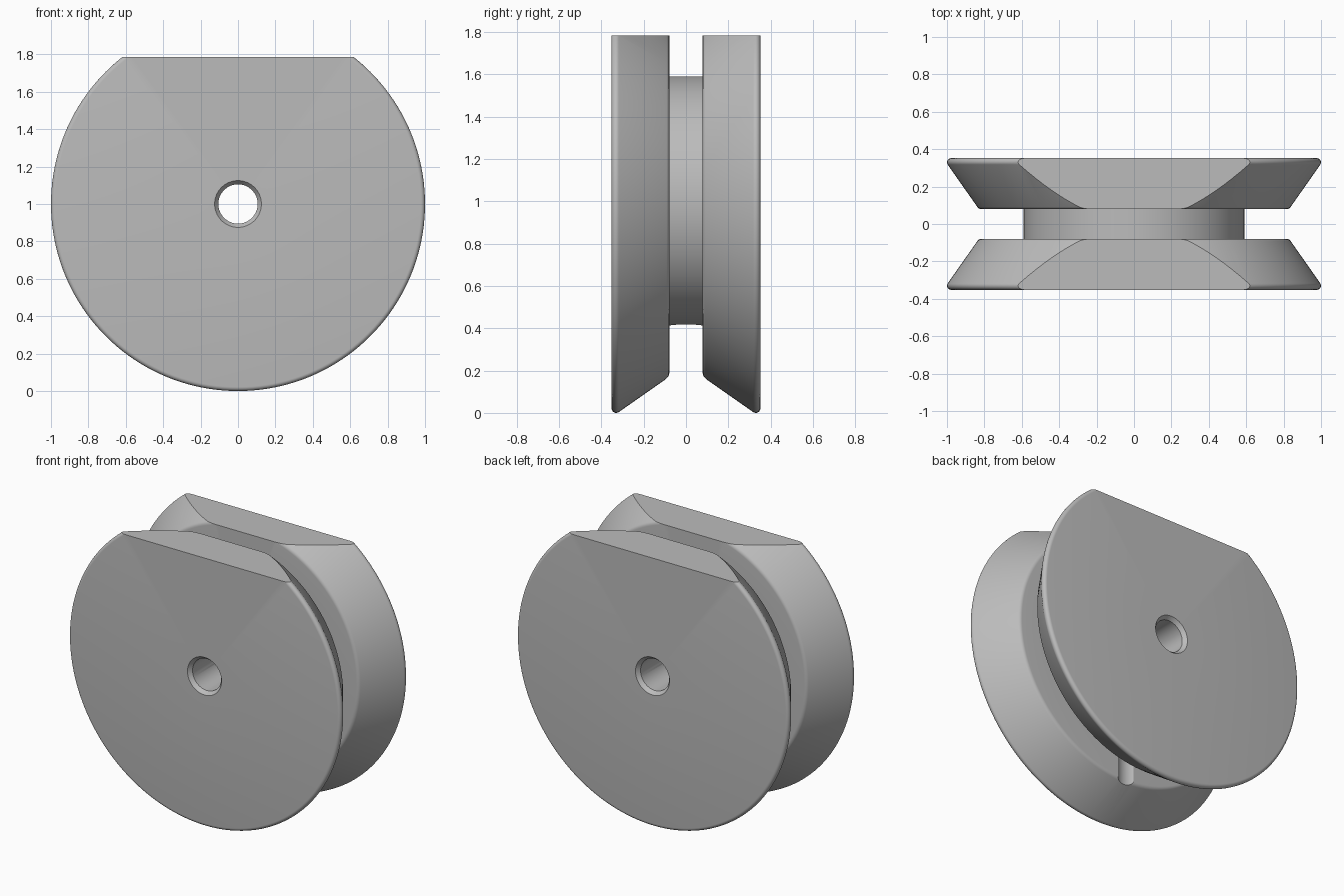
import bpy, bmesh
from math import sin, cos, radians, pi
from mathutils import Matrix, Vector

if "Cube" in bpy.data.objects:
    bpy.data.objects.remove(bpy.data.objects["Cube"])

grey = bpy.data.materials.new("plain grey")
grey.use_nodes = True
colour = (0.5, 0.5, 0.5, 1)
grey.diffuse_color = colour
grey.node_tree.nodes["Principled BSDF"].inputs["Base Color"].default_value = colour

AXLE = 1.0        # height of the axle
HALF = 0.352      # half the width
GAP = 0.079       # half the groove width
FLAT = 1.785      # height of the flat top


def add_object(name, bm):
    bmesh.ops.recalc_face_normals(bm, faces=bm.faces)
    mesh = bpy.data.meshes.new(name)
    bm.to_mesh(mesh)
    bm.free()
    mesh.materials.append(grey)
    obj = bpy.data.objects.new(name, mesh)
    bpy.context.collection.objects.link(obj)
    return obj


def arc(r, y, radius, start, end, steps):
    angles = [radians(start + (end - start) * i / steps) for i in range(steps + 1)]
    return [(r + radius * cos(a), y + radius * sin(a)) for a in angles]


# Half of the section as (radius, y): bore, chamfer, rounded rim, cone, hub
half = [(0.105, HALF - 0.025), (0.125, HALF)]
half += arc(0.978, HALF - 0.022, 0.022, 90, -35, 8)
half += arc(0.8134, GAP + 0.03, 0.03, -35, -90, 5)
half += [(0.59, GAP)]
section = half + [(r, -y) for r, y in reversed(half)]

# Spin the section about the axle
bm = bmesh.new()
verts = [bm.verts.new((r, y, AXLE)) for r, y in section]
edges = [bm.edges.new((a, b)) for a, b in zip(verts, verts[1:] + verts[:1])]
bmesh.ops.spin(bm, geom=verts + edges, cent=(0, 0, AXLE), axis=(0, 1, 0),
               angle=2 * pi, steps=160, use_merge=True)
bmesh.ops.remove_doubles(bm, verts=bm.verts, dist=1e-5)
wheel = add_object("grooved_wheel", bm)

# Cutter for the flat top
bm = bmesh.new()
bmesh.ops.create_cube(bm, size=1, matrix=Matrix.Translation((0, 0, FLAT + 0.5))
                      @ Matrix.Diagonal((3, 2, 1, 1)))
flat_cutter = add_object("flat_cutter", bm)

# Cutter for the radial hole from below into the bore
bm = bmesh.new()
bmesh.ops.create_cone(bm, cap_ends=True, segments=48, radius1=0.1, radius2=0.1,
                      depth=1.1, matrix=Matrix.Translation((0, 0, 0.43)))
hole_cutter = add_object("hole_cutter", bm)

for cutter in (flat_cutter, hole_cutter):
    cutter.hide_render = True
    cutter.hide_set(True)
    mod = wheel.modifiers.new(cutter.name, 'BOOLEAN')
    mod.operation = 'DIFFERENCE'
    mod.solver = 'EXACT'
    mod.object = cutter

# Apply the cuts, then remove the cutters
bpy.context.view_layer.objects.active = wheel
wheel.select_set(True)
for mod in list(wheel.modifiers):
    bpy.ops.object.modifier_apply(modifier=mod.name)
for cutter in (flat_cutter, hole_cutter):
    bpy.data.objects.remove(cutter)
bpy.ops.object.shade_smooth_by_angle(angle=radians(25))
